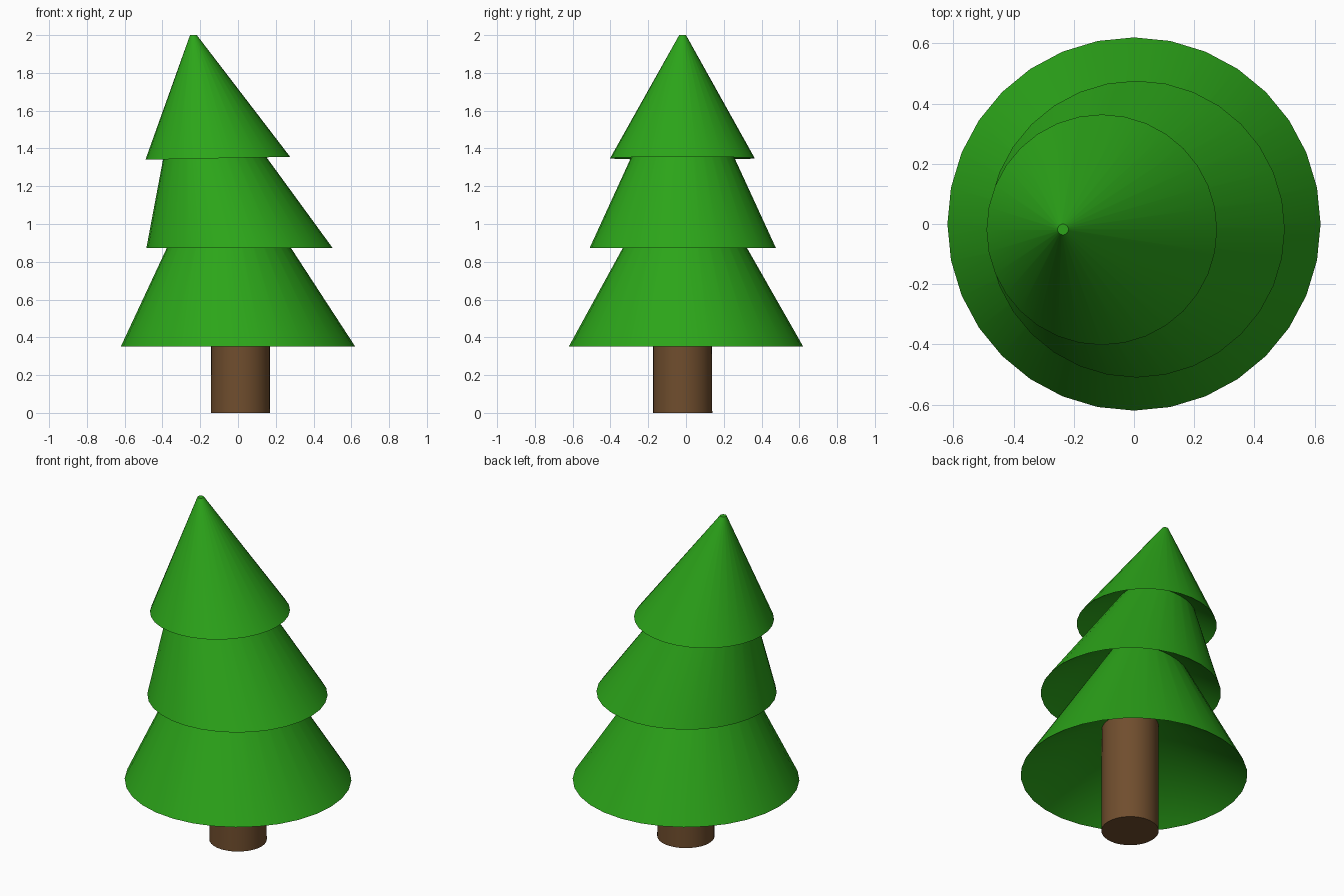
import bpy, bmesh, math

if "Cube" in bpy.data.objects:
    bpy.data.objects.remove(bpy.data.objects["Cube"])

SIDES = 32


def material(name, color):
    m = bpy.data.materials.new(name)
    m.diffuse_color = (*color, 1)
    m.use_nodes = True
    m.node_tree.nodes["Principled BSDF"].inputs["Base Color"].default_value = m.diffuse_color
    return m


def loft(name, rings, mat, hollow=0.0, tilt=0.0):
    """Skin circles (x, y, z, radius) bottom to top; push the base centre up by hollow."""
    bm = bmesh.new()
    loops = []
    for i, (cx, cy, cz, r) in enumerate(rings):
        loop = []
        for k in range(SIDES):
            a = 2 * math.pi * k / SIDES
            x = r * math.cos(a)
            z = cz + (tilt * x if i == 0 else 0)
            loop.append(bm.verts.new((cx + x, cy + r * math.sin(a), z)))
        loops.append(loop)
    for lo, hi in zip(loops, loops[1:]):
        for k in range(SIDES):
            n = (k + 1) % SIDES
            bm.faces.new((lo[k], lo[n], hi[n], hi[k]))
    bm.faces.new(loops[-1])
    # underside fan, recessed for the foliage tiers
    x, y, z, _ = rings[0]
    centre = bm.verts.new((x, y, z + hollow))
    for k in range(SIDES):
        bm.faces.new((loops[0][(k + 1) % SIDES], loops[0][k], centre))
    bmesh.ops.recalc_face_normals(bm, faces=bm.faces)
    mesh = bpy.data.meshes.new(name)
    bm.to_mesh(mesh)
    bm.free()
    mesh.materials.append(mat)
    ob = bpy.data.objects.new(name, mesh)
    bpy.context.collection.objects.link(ob)
    bpy.ops.object.select_all(action='DESELECT')
    bpy.context.view_layer.objects.active = ob
    ob.select_set(True)
    bpy.ops.object.shade_smooth_by_angle(angle=math.radians(35))
    return ob


green = material("foliage_green", (0.025, 0.376, 0.01))
brown = material("bark_brown", (0.162, 0.076, 0.027))

# trunk, running up into the lowest tier
loft("trunk", [(0.013, -0.018, 0, 0.157), (0.013, -0.018, 0.75, 0.155)], brown)

# three leaning foliage tiers
loft("lower_tier", [(0, 0, 0.352, 0.62), (-0.083, -0.01, 1.25, 0.118)],
     green, hollow=0.40)
loft("middle_tier", [(0.008, -0.017, 0.873, 0.493), (-0.205, -0.018, 1.66, 0.132)],
     green, hollow=0.32)
loft("top_tier", [(-0.107, -0.019, 1.348, 0.383), (-0.236, -0.018, 2.0, 0.018)],
     green, hollow=0.25, tilt=0.02)
